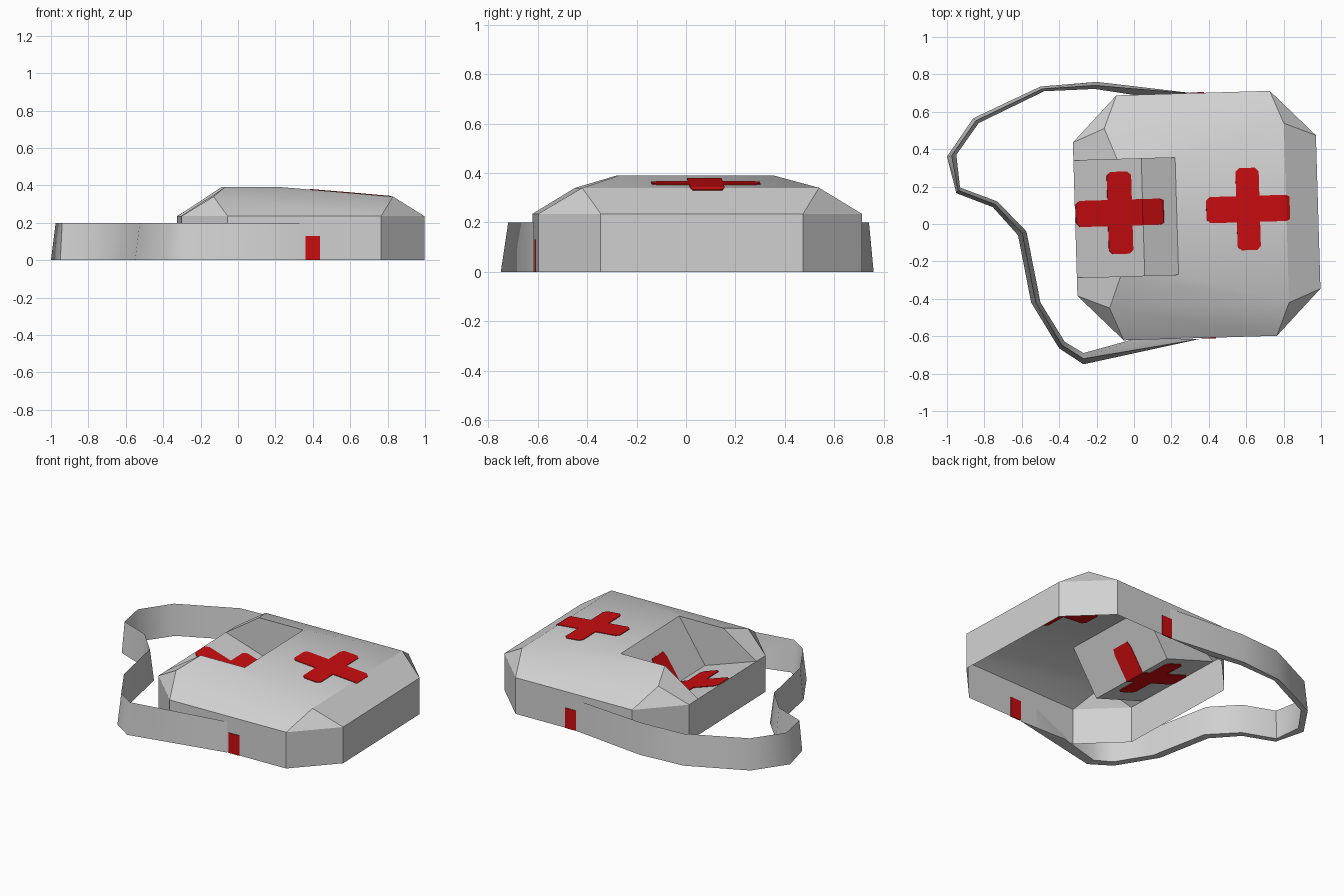
import bpy, bmesh, math

if "Cube" in bpy.data.objects:
    bpy.data.objects.remove(bpy.data.objects["Cube"])

TILT = math.radians(1.7)          # the bag sits slightly turned
CENTRE = (0.335, 0.045, 0)
RIM, SHOULDER, PEAK, DIP = 0.235, 0.34, 0.39, 0.115


def material(name, rgb):
    m = bpy.data.materials.new(name)
    m.diffuse_color = (*rgb, 1)
    m.use_nodes = True
    m.node_tree.nodes["Principled BSDF"].inputs["Base Color"].default_value = m.diffuse_color
    return m


GREY = material("light_grey", (0.64, 0.64, 0.64))
RED = material("red", (0.6, 0.004, 0.005))


def make(name, faces, mat, tilted=True, smooth=None, thick=0, mirror=False):
    """Object from a list of faces given as point tuples, welded together."""
    bm = bmesh.new()
    for f in faces:
        bm.faces.new([bm.verts.new(p) for p in f])
    bmesh.ops.remove_doubles(bm, verts=bm.verts, dist=1e-5)
    bmesh.ops.recalc_face_normals(bm, faces=bm.faces)
    bm.normal_update()
    if sum(f.normal.z * f.calc_area() for f in bm.faces) < -1e-3:
        bmesh.ops.reverse_faces(bm, faces=bm.faces)
    me = bpy.data.meshes.new(name)
    bm.to_mesh(me)
    bm.free()
    me.materials.append(mat)
    ob = bpy.data.objects.new(name, me)
    bpy.context.collection.objects.link(ob)
    if tilted:
        ob.location = CENTRE
        ob.rotation_euler.z = TILT
    if smooth:
        bpy.ops.object.select_all(action='DESELECT')
        ob.select_set(True)
        bpy.context.view_layer.objects.active = ob
        bpy.ops.object.shade_smooth_by_angle(angle=math.radians(smooth))
    if mirror:
        mod = ob.modifiers.new("mirror", 'MIRROR')
        mod.use_axis = (False, True, False)
        mod.use_clip = True
    if thick:
        mod = ob.modifiers.new("solid", 'SOLIDIFY')
        mod.thickness = thick
        mod.offset = 0
    return ob


# Bag: half of an open-bottomed shell with a sunken pocket, mirrored in y
rim = [(.65, 0), (.65, .41), (.41, .655), (-.41, .655), (-.65, .41), (-.65, .313), (-.65, 0)]
r0, r1, r2, r3, r4, r5, r6 = [(x, y, RIM) for x, y in rim]
s0, s1, s2 = (.48, 0, SHOULDER), (.48, .48, SHOULDER), (-.48, .48, SHOULDER)
p0, p1, p2 = (-.106, 0, PEAK), (-.106, .313, PEAK), (-.416, .313, PEAK)
d0, d1 = (-.287, 0, DIP), (-.287, .313, DIP)
faces = [((*a, 0), (*b, 0), (*b, RIM), (*a, RIM)) for a, b in zip(rim, rim[1:])]
faces += [
    (r0, r1, s1, s0), (r1, r2, s1), (r2, r3, s2, s1), (r3, r4, s2),   # chamfers
    (s1, s2, p2, p1), (s2, r4, r5, p2), (s0, s1, p1, p0),             # top
    (p1, p2, r5, d1), (p0, p1, d1, d0), (d0, d1, r5, r6),             # pocket
]
make("bag", faces, GREY, smooth=20, mirror=True)


# Crosses: thin sheets that follow the bag's top profile
PROFILE = [(-.65, RIM), (-.287, DIP), (-.106, PEAK), (.48, SHOULDER), (.65, RIM)]


def height(x):
    for (xa, za), (xb, zb) in zip(PROFILE, PROFILE[1:]):
        if x <= xb:
            return za + (zb - za) * (x - xa) / (xb - xa)
    return RIM


def cross(name, x0, xa, xb, x1, crease):
    cy, arm, full, c = 0.027, 0.07, 0.22, 0.02
    st = [(x0, arm - c), (x0 + c, arm), (xa, arm), (xa, full - c), (xa + c, full),
          (xb - c, full), (xb, full - c), (xb, arm), (crease, arm),
          (x1 - c if x1 - c > crease else crease, arm), (x1, arm - c / 2)]
    fs = []
    for (xl, hl), (xr, hr) in zip(st, st[1:]):
        if xr - xl > 1e-4:
            zl, zr = height(xl), height(xr)
            fs.append(((xl, cy - hl, zl), (xr, cy - hr, zr), (xr, cy + hr, zr), (xl, cy + hl, zl)))
    make(name, fs, RED, thick=0.008)


cross("lid_cross", .052, .214, .338, .497, .48)
cross("pocket_cross", -.645, -.475, -.345, -.175, -.287)

# Red strap tabs on the front and back walls
for name, x, y in (("front_tab", .045, -.655), ("back_tab", .02, .655)):
    make(name, [((x - .038, y, 0), (x + .038, y, 0), (x + .038, y, .13), (x - .038, y, .13))],
         RED, thick=0.008)

# Strap: wedge section swept around a loop, outer and inner foot lines
outer = [(.31, .70), (-.2, .76), (-.5, .735), (-.86, .565), (-1, .36), (-.95, .165),
         (-.755, .09), (-.62, -.06), (-.55, -.42), (-.40, -.665), (-.27, -.75), (.35, -.615)]
inner = [(.0, .69), (-.21, .722), (-.48, .71), (-.83, .54), (-.95, .37), (-.93, .195),
         (-.73, .12), (-.575, -.04), (-.50, -.42), (-.37, -.63), (-.27, -.69), (.02, -.61)]
sections = []
for i, (o, n) in enumerate(zip(outer, inner)):
    top = o if i in (0, len(outer) - 1) else ((o[0] + n[0]) / 2, (o[1] + n[1]) / 2)
    sections.append(((*o, 0), (*top, .2), (*n, 0)))
strap = []
for a, b in zip(sections, sections[1:]):
    for j in range(3):
        k = (j + 1) % 3
        strap.append((a[j], b[j], b[k], a[k]))
strap += [sections[0], sections[-1]]
make("strap", strap, GREY, tilted=False, smooth=50)
